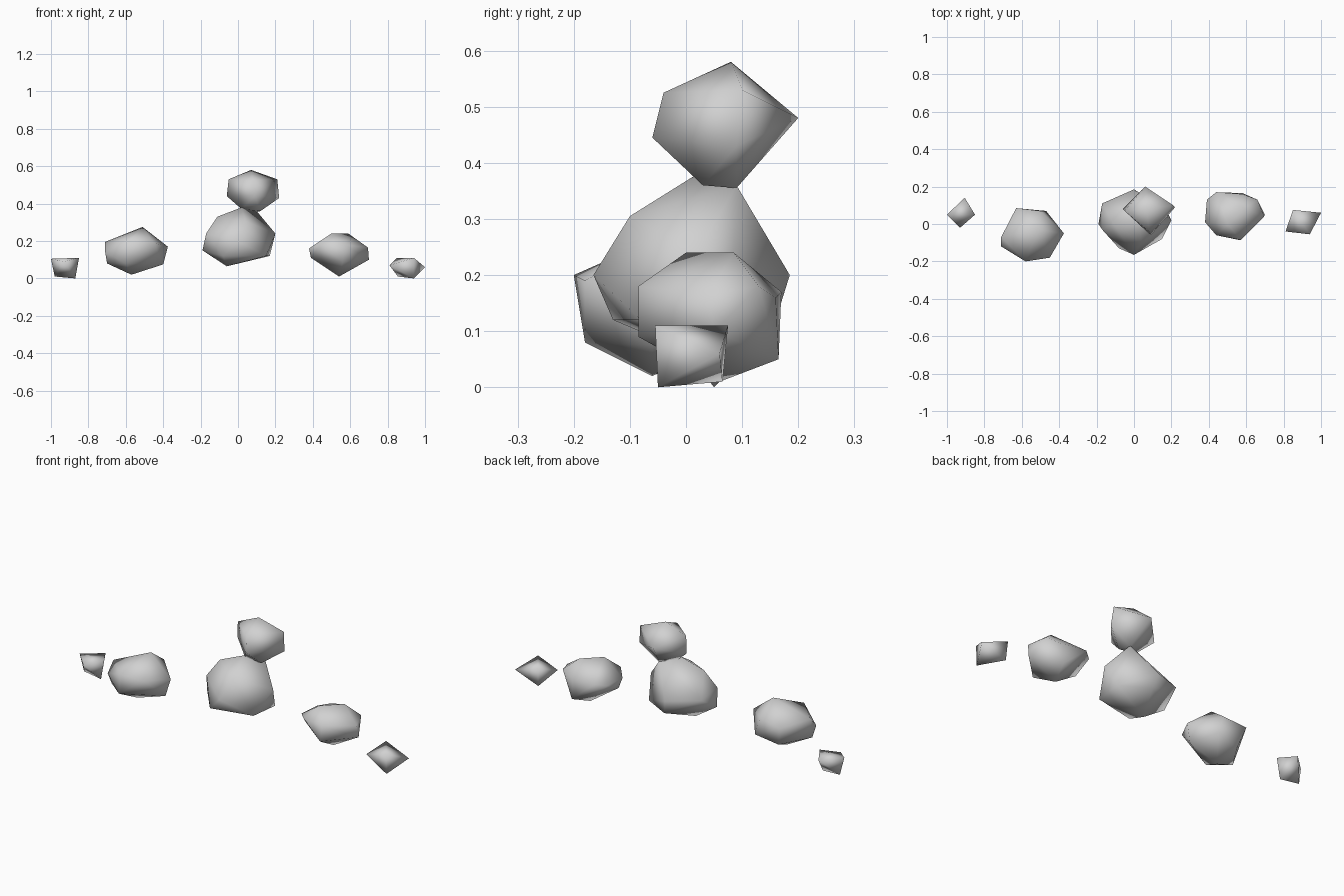
import bpy
import bmesh
from mathutils import Vector

default_cube = bpy.data.objects.get("Cube")
if default_cube:
    bpy.data.objects.remove(default_cube, do_unlink=True)

# One plain stone colour
STONE_GREY = (0.64, 0.64, 0.64, 1)
stone = bpy.data.materials.new("stone_grey")
stone.use_nodes = True
stone.diffuse_color = STONE_GREY
shader = stone.node_tree.nodes["Principled BSDF"]
shader.inputs["Base Color"].default_value = STONE_GREY

CENTIMETRE = 0.01


def make_rock(name, centre, corners):
    """Wrap a smooth-shaded convex skin round a few corner points.
    Corners are offsets from the centre, all given in hundredths of a unit."""
    bm = bmesh.new()
    for corner in corners:
        bm.verts.new(Vector(corner) * CENTIMETRE)
    hull = bmesh.ops.convex_hull(bm, input=bm.verts[:])
    unused = set(hull["geom_interior"] + hull["geom_unused"])
    loose = [v for v in unused if isinstance(v, bmesh.types.BMVert)]
    if loose:
        bmesh.ops.delete(bm, geom=loose, context="VERTS")
    bmesh.ops.recalc_face_normals(bm, faces=bm.faces[:])
    for face in bm.faces:
        face.smooth = True

    mesh = bpy.data.meshes.new(name)
    bm.to_mesh(mesh)
    bm.free()
    mesh.materials.append(stone)
    rock = bpy.data.objects.new(name, mesh)
    rock.location = Vector(centre) * CENTIMETRE
    bpy.context.collection.objects.link(rock)
    return rock


# Big boulder in the middle: base, girdle, crown
make_rock("middle_boulder", (0, 0, 20), [
    (-6, 0, -13.5), (-8, -13, -8), (2, 16, -8), (15, -8, -8), (17, 8, -8),
    (-19, 0, -5), (-17, 11, 2), (0, 18.5, 0), (20, 2, 4), (0, -16.5, 0),
    (-17, -3, 4), (-11, 0, 13), (2, 2, 18), (10, 9, 16), (4, -10, 10.5),
])

# Smaller boulder balanced on top of it
make_rock("top_boulder", (8, 7, 47), [
    (-6, -4, -10), (2, 2, -11.5), (4, -4, -11),
    (-14, 1, -3), (-13, 0, 6), (-2, 13, 1), (14, 2, -4), (13, 3, 6),
    (1, -13, -2.5), (0, -11, 5.5), (-1, 1, 11),
])

# Side boulders
make_rock("right_boulder", (-55, -6, 14), [
    (-2, 0, -12), (-15, -4, -6), (-5, -12, -6), (15, 0, -6.5),
    (-5, 11, -7), (8, 13, -4), (-16, -1, 5.5), (-16, -6, 0),
    (-8, 14.5, 4), (5, 13, 6), (17.5, 1, 3), (10, -12, 5),
    (-3, -14, 6), (4, 3, 13.5),
])
make_rock("left_boulder", (54, 5, 13), [
    (0, 1, -12), (4, 11.5, -8), (2, -13.5, -4), (-15, -2, -2),
    (16, 0, -3), (15.5, -1, 3.5), (12, 8, 5), (-15, 8, 3),
    (-10, 12, 4), (4, 11, 3), (-16, -4, 3), (3, -13.5, 5),
    (-10, -11, 5), (-4, -5, 11), (5, 3.5, 11),
])

# Small outlying stones
make_rock("right_pebble", (-93, 5, 5), [
    (-7, 0, 5.5), (8, 0, 6), (2.5, 9, 5), (0, -7, 4),
    (-5, 1, -4), (6, 0, -5),
])
make_rock("left_pebble", (90, 1, 6), [
    (-5, 6.5, 5), (10, 5, 0), (4, -6.5, 5), (-9, -5, 1),
    (-4.5, 5.5, -5), (4, -6, -6),
])
